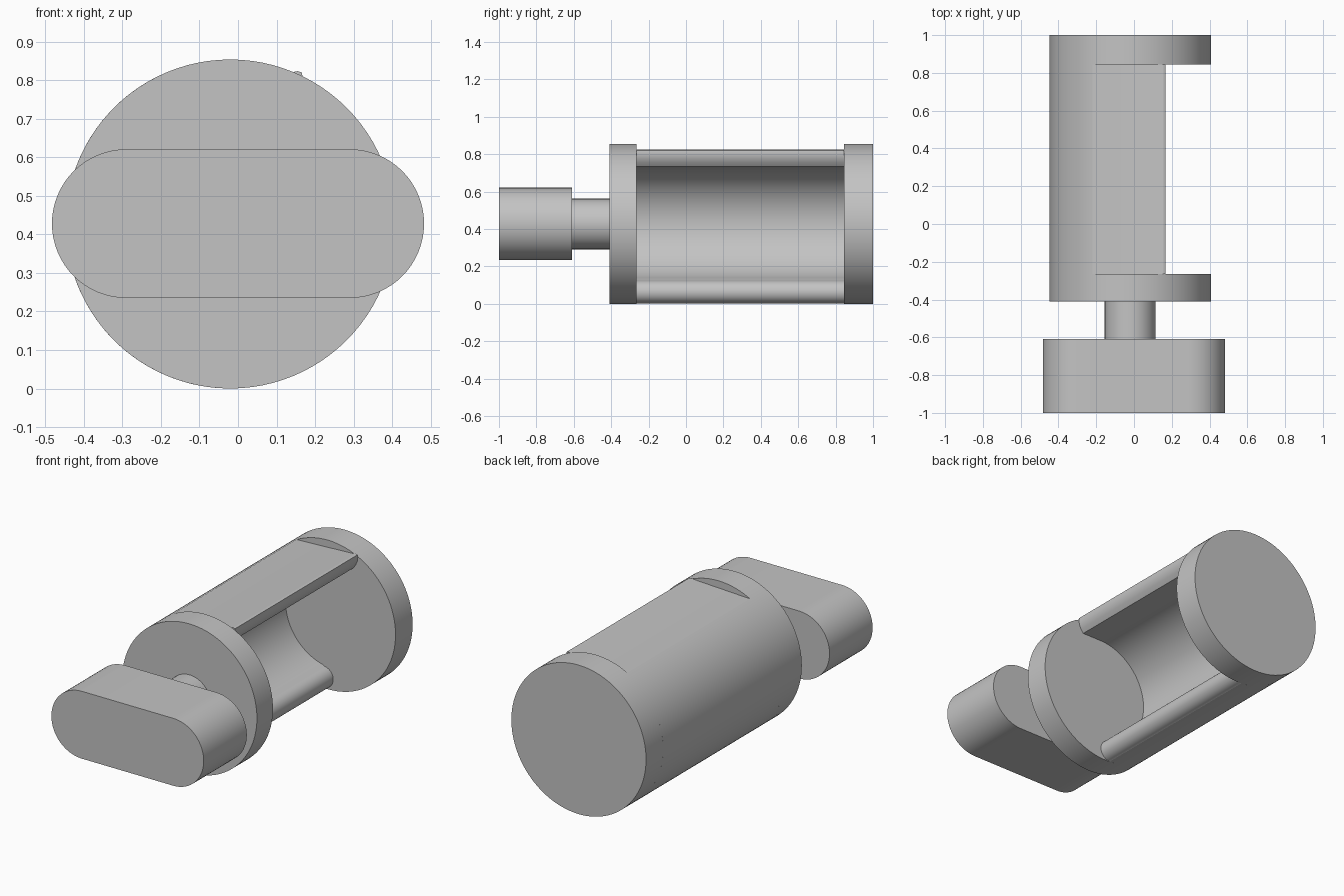
import bpy, bmesh
from math import cos, sin, pi, radians

cube = bpy.data.objects.get("Cube")
if cube:
    bpy.data.objects.remove(cube)

grey = bpy.data.materials.new("plain grey")
grey.use_nodes = True
colour = (0.55, 0.55, 0.55, 1)
grey.diffuse_color = colour
grey.node_tree.nodes["Principled BSDF"].inputs["Base Color"].default_value = colour

AXIS_X, AXIS_Z, RADIUS = -0.02, 0.427, 0.427


def arc(cx, cz, r, start, end, steps):
    """Points (x, z) on an arc, angles in degrees from +x towards +z."""
    angles = [radians(start + (end - start) * i / steps) for i in range(steps + 1)]
    return [(cx + r * cos(a), cz + r * sin(a)) for a in angles]


def extrude(name, profile, y0, y1):
    """Solid made by sweeping an x-z profile along y."""
    bm = bmesh.new()
    face = bm.faces.new([bm.verts.new((x, y0, z)) for x, z in profile])
    moved = bmesh.ops.extrude_face_region(bm, geom=[face])["geom"]
    verts = [v for v in moved if isinstance(v, bmesh.types.BMVert)]
    bmesh.ops.translate(bm, verts=verts, vec=(0, y1 - y0, 0))
    bmesh.ops.recalc_face_normals(bm, faces=bm.faces)
    mesh = bpy.data.meshes.new(name)
    bm.to_mesh(mesh)
    bm.free()
    mesh.materials.append(grey)
    obj = bpy.data.objects.new(name, mesh)
    bpy.context.collection.objects.link(obj)
    bpy.ops.object.select_all(action="DESELECT")
    obj.select_set(True)
    bpy.context.view_layer.objects.active = obj
    bpy.ops.object.shade_smooth_by_angle(angle=radians(25))
    return obj


def disc(r):
    return arc(AXIS_X, AXIS_Z, r, 0, 360, 96)[:-1]


# Round end caps and the stem to the handle
extrude("front_cap", disc(RADIUS), -0.41, -0.265)
extrude("back_cap", disc(RADIUS), 0.845, 1.0)
extrude("stem", disc(0.135), -0.61, -0.41)

# Handle with two half-round ends
handle = arc(0.29, 0.428, 0.193, -90, 90, 32) + arc(-0.29, 0.428, 0.193, 90, 270, 32)
extrude("handle", handle, -1.0, -0.61)

# Open channel: outer wall, flat top, rounded upper lip, inner wall, rounded lower lip
outer_wall = arc(AXIS_X, AXIS_Z, RADIUS, 266, 118, 64)
upper_lip = [(0.137, 0.82), (0.155, 0.824), (0.166, 0.82), (0.168, 0.805),
             (0.164, 0.78), (0.153, 0.756), (0.137, 0.735)]
inner_wall = arc(0.015, 0.43, 0.305, 90, 256, 64)
lower_lip = arc(-0.05, 0.064, 0.062, 85, -88, 16)
extrude("channel", outer_wall + upper_lip + inner_wall + lower_lip, -0.265, 0.845)
